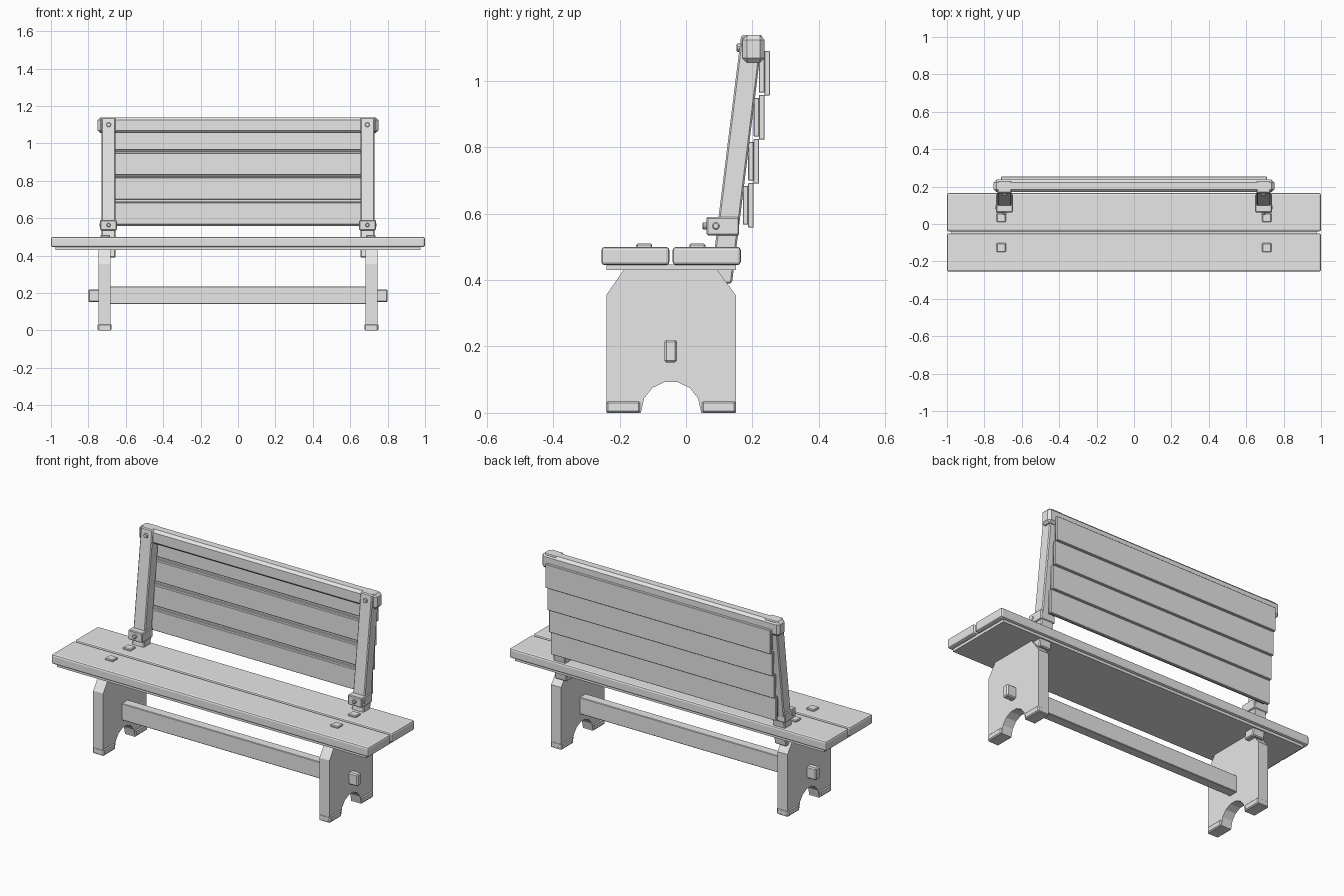
import bpy, bmesh, math
from mathutils import Matrix

cube = bpy.data.objects.get("Cube")
if cube:
    bpy.data.objects.remove(cube, do_unlink=True)

grey = bpy.data.materials.new("plain_grey")
grey.use_nodes = True
COLOUR = (0.8, 0.8, 0.8, 1)
grey.diffuse_color = COLOUR
grey.node_tree.nodes["Principled BSDF"].inputs["Base Color"].default_value = COLOUR


def finish(name, bm, bevel=0, segments=1):
    """Turn a bmesh into a named grey object with an optional bevel."""
    bmesh.ops.recalc_face_normals(bm, faces=bm.faces)
    mesh = bpy.data.meshes.new(name)
    bm.to_mesh(mesh)
    bm.free()
    mesh.materials.append(grey)
    obj = bpy.data.objects.new(name, mesh)
    bpy.context.collection.objects.link(obj)
    if bevel:
        mod = obj.modifiers.new("edge_bevel", "BEVEL")
        mod.width = bevel
        mod.segments = segments
        mod.limit_method = "ANGLE"
        mod.angle_limit = math.radians(50)
    return obj


def prism(name, profile, x0, x1, bevel=0, segments=1):
    """Extrude a (y, z) profile from x0 to x1."""
    bm = bmesh.new()
    face = bm.faces.new([bm.verts.new((x0, y, z)) for y, z in profile])
    out = bmesh.ops.extrude_face_region(bm, geom=[face])
    verts = [v for v in out["geom"] if isinstance(v, bmesh.types.BMVert)]
    bmesh.ops.translate(bm, verts=verts, vec=(x1 - x0, 0, 0))
    return finish(name, bm, bevel, segments)


def box(name, x, y, z, bevel=0, segments=1):
    """Box from (low, high) ranges on each axis."""
    (y0, y1), (z0, z1) = y, z
    return prism(name, [(y0, z0), (y1, z0), (y1, z1), (y0, z1)], *x, bevel, segments)


def bolt(name, centre, axis, radius=0.013, depth=0.03):
    """Domed-edge bolt head along the given axis."""
    bm = bmesh.new()
    bmesh.ops.create_cone(bm, cap_ends=True, segments=10, radius1=radius,
                          radius2=radius, depth=depth)
    turn = Matrix.Rotation(math.pi / 2, 4, "X" if axis == "Y" else "Y")
    bmesh.ops.transform(bm, matrix=Matrix.Translation(centre) @ turn, verts=bm.verts)
    return finish(name, bm, 0.003)


def mirror_x(low, high, side):
    return tuple(sorted((low * side, high * side)))


# Seat planks and the thin board beneath them
box("seat_front_plank", (-1, 1), (-0.255, -0.05), (0.445, 0.5), 0.01, 2)
box("seat_back_plank", (-1, 1), (-0.04, 0.165), (0.445, 0.5), 0.01, 2)
box("seat_under_board", (-0.975, 0.975), (-0.24, 0.15), (0.43, 0.447))

# Stretcher with tenons that pass through the legs
box("stretcher", (-0.69, 0.69), (-0.073, -0.018), (0.14, 0.235), 0.003)
box("stretcher_tenon", (-0.8, 0.8), (-0.065, -0.027), (0.152, 0.22), 0.006)

# Leg outline with an arched cut-out at the floor
arch = [(-0.045 + 0.09 * math.cos(a), 0.005 + 0.09 * math.sin(a))
        for a in (math.pi * i / 7 for i in range(8))]
leg_outline = ([(-0.24, 0), (-0.24, 0.355), (-0.187, 0.432), (0.093, 0.432),
                (0.15, 0.355), (0.15, 0), (0.045, 0)] + arch + [(-0.135, 0)])


# Leaning back: front surface of a post at height z
def post_front(z):
    return 0.087 + 0.124 * (z - 0.5)


POST_DEPTH = 0.065
post_outline = [(post_front(0.39), 0.39), (post_front(0.39) + POST_DEPTH, 0.39),
                (post_front(1.138) + POST_DEPTH, 1.138), (post_front(1.138), 1.138)]

for side, label in ((1, "left"), (-1, "right")):
    # Leg and its feet
    prism(f"{label}_leg", leg_outline, *mirror_x(0.682, 0.745, side))
    for part, span in (("front", (-0.241, -0.137)), ("back", (0.047, 0.151))):
        box(f"{label}_{part}_foot", mirror_x(0.677, 0.75, side), span, (0, 0.036), 0.006)

    # Pegs on the seat
    for part, y in (("front", -0.126), ("back", 0.034)):
        box(f"{label}_{part}_peg", mirror_x(0.685, 0.735, side),
            (y - 0.024, y + 0.024), (0.495, 0.51), 0.004)

    # Back post, bracket and bolts
    prism(f"{label}_back_post", post_outline, *mirror_x(0.655, 0.73, side), 0.005)
    box(f"{label}_bracket", mirror_x(0.648, 0.737, side), (0.062, 0.16), (0.535, 0.59), 0.004)
    bolt(f"{label}_bracket_front_bolt", (0.692 * side, 0.064, 0.563), "Y", 0.011)
    bolt(f"{label}_bracket_side_bolt", (0.728 * side, 0.09, 0.563), "X", 0.011, 0.024)
    bolt(f"{label}_post_bolt", (0.692 * side, post_front(1.1), 1.1), "Y", 0.013, 0.018)

# Top rail
box("top_rail", (-0.75, 0.75), (0.17, 0.237), (1.055, 1.138), 0.014)

# Overlapping back slats, each with a narrower inner board
for i in range(4):
    z = 0.558 + 0.1325 * i
    y = 0.187 + 0.0163 * i
    box(f"back_slat_{i + 1}", (-0.71, 0.71), (y, y + 0.017), (z, z + 0.135), 0.002)
    box(f"inner_slat_{i + 1}", (-0.7, 0.7), (y - 0.016, y + 0.001), (z + 0.009, z + 0.126), 0.002)
